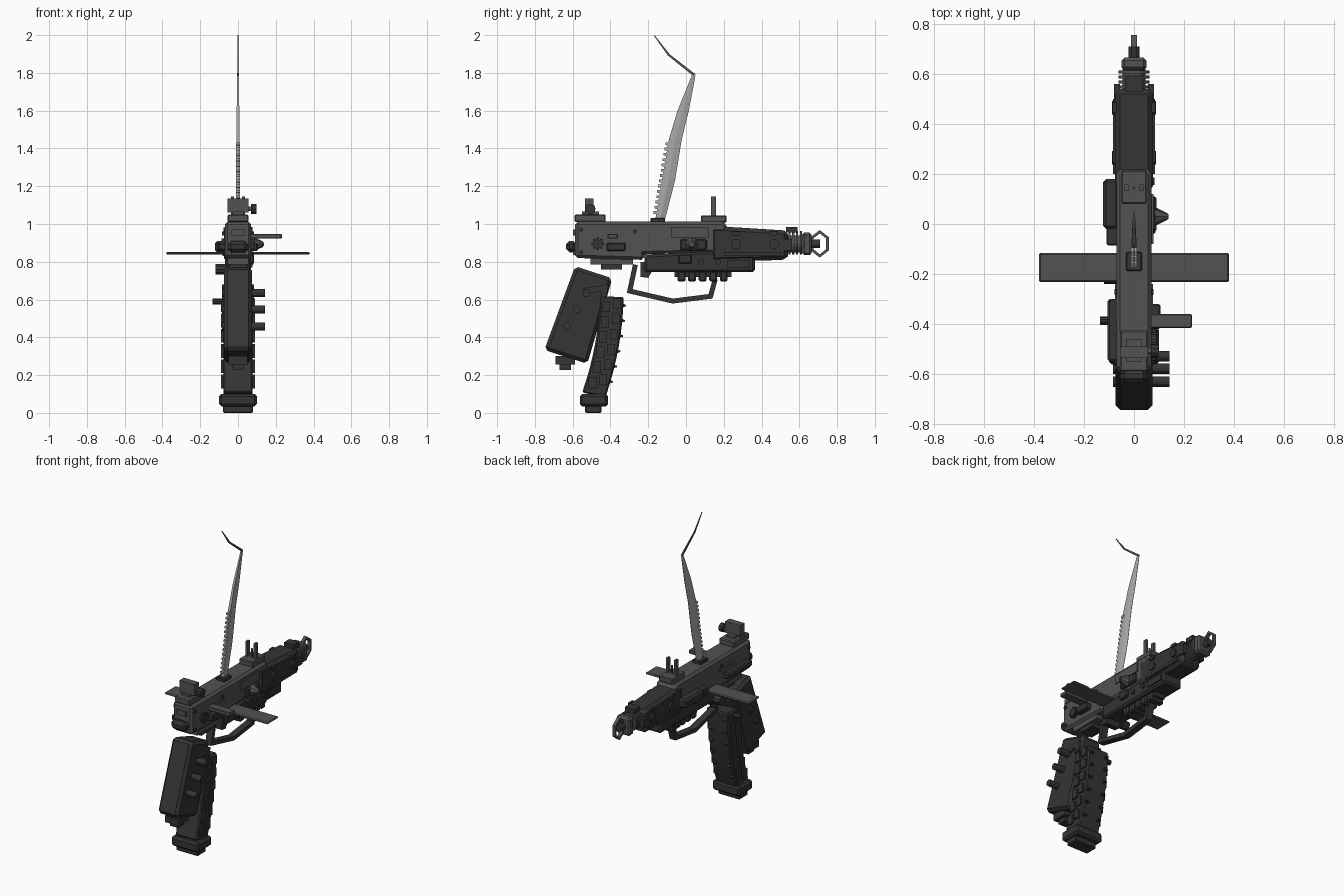
import bpy, bmesh, math
from mathutils import Vector, Matrix


def mat(name, c):
    m = bpy.data.materials.new(name)
    m.diffuse_color = (c, c, c * 1.03, 1)
    return m


DARK, MID, LIGHT = mat("black_polymer", 0.035), mat("gunmetal", 0.085), mat("steel", 0.4)


def finish(name, bm, m, bevel=0):
    bmesh.ops.recalc_face_normals(bm, faces=bm.faces)
    me = bpy.data.meshes.new(name)
    bm.to_mesh(me)
    bm.free()
    ob = bpy.data.objects.new(name, me)
    bpy.context.collection.objects.link(ob)
    me.materials.append(m)
    if bevel:
        b = ob.modifiers.new("bevel", "BEVEL")
        b.width, b.segments, b.limit_method = bevel, 1, 'ANGLE'
    return ob


def loft(name, rings, m, bevel=0):
    bm = bmesh.new()
    vs = [[bm.verts.new(p) for p in r] for r in rings]
    n = len(vs[0])
    for a, b in zip(vs, vs[1:]):
        for i in range(n):
            bm.faces.new((a[i], a[(i + 1) % n], b[(i + 1) % n], b[i]))
    bm.faces.new(vs[0])
    bm.faces.new(vs[-1])
    return finish(name, bm, m, bevel)


def prism(name, pts, x0, x1, m=MID, bevel=0):
    """Side outline (y, z) extruded along x."""
    return loft(name, [[(x, y, z) for y, z in pts] for x in (x0, x1)], m, bevel)


def box(name, x, y, z, m=MID, bevel=0):
    return prism(name, [(y[0], z[0]), (y[1], z[0]), (y[1], z[1]), (y[0], z[1])], x[0], x[1], m, bevel)


def cyl(name, c, r, d, axis='X', m=MID, n=16, r2=None):
    bm = bmesh.new()
    rot = {'X': Matrix.Rotation(math.pi / 2, 4, 'Y'), 'Y': Matrix.Rotation(-math.pi / 2, 4, 'X'),
           'Z': Matrix.Identity(4)}[axis]
    bmesh.ops.create_cone(bm, cap_ends=True, segments=n, radius1=r, radius2=r if r2 is None else r2,
                          depth=d, matrix=Matrix.Translation(c) @ rot)
    return finish(name, bm, m)


def strip(name, path, w, x0, x1, m, closed=False):
    """Flat bar of width w following a (y, z) path."""
    P = [Vector(p) for p in path]
    n, rings = len(P), []
    for i, p in enumerate(P):
        a = P[i - 1] if i or closed else p
        b = P[(i + 1) % n] if i < n - 1 or closed else p
        d1 = (p - a if p != a else b - p).normalized()
        d2 = (b - p if b != p else d1).normalized()
        t = (d1 + d2).normalized()
        nrm = Vector((-t.y, t.x)) * (w / 2 / max(t.dot(d1), 0.4))
        o, q = p + nrm, p - nrm
        rings.append([(x0, *o), (x1, *o), (x1, *q), (x0, *q)])
    if closed:
        rings.append(rings[0])
    ob = loft(name, rings, m)
    if closed:
        bm = bmesh.new()
        bm.from_mesh(ob.data)
        bmesh.ops.delete(bm, geom=list(bm.faces)[-2:], context='FACES_ONLY')
        bmesh.ops.remove_doubles(bm, verts=bm.verts, dist=1e-5)
        bmesh.ops.recalc_face_normals(bm, faces=bm.faces)
        bm.to_mesh(ob.data)
        bm.free()
    return ob


# Receiver
prism("receiver", [(-0.587, 0.82), (-0.22, 0.81), (-0.22, 0.84), (0.217, 0.85), (0.217, 1.0),
                   (0.19, 1.012), (-0.587, 1.012)], -0.07, 0.07, MID, 0.015)
box("lower_rail", (-0.055, 0.055), (-0.505, -0.28), (0.785, 0.825))
box("grip_socket", (-0.045, 0.045), (-0.45, -0.34), (0.76, 0.79), DARK)
box("end_knob", (-0.055, 0.055), (-0.635, -0.58), (0.85, 0.91), DARK, 0.018)
for z in (0.94, 0.835):
    box("end_plate", (-0.035, 0.035), (-0.598, -0.58), (z, z + 0.03))

# Handguard and its lower shell
prism("handguard", [(0.13, 0.80), (0.53, 0.81), (0.54, 0.83), (0.54, 0.965), (0.217, 0.985), (0.13, 0.985)],
      -0.075, 0.075, DARK, 0.02)
prism("lower_handguard", [(-0.22, 0.745), (0.365, 0.745), (0.365, 0.83), (0.20, 0.86), (-0.22, 0.835)],
      -0.07, 0.07, DARK, 0.012)
prism("rear_step", [(-0.24, 0.80), (-0.24, 0.72), (-0.20, 0.715), (-0.18, 0.75), (-0.18, 0.80)], -0.05, 0.05, DARK)
for i in range(5):
    y = -0.045 + i * 0.056
    box("underside_cleat", (-0.05, 0.05), (y, y + 0.042), (0.695, 0.75), DARK, 0.008)
box("underside_rail", (-0.04, 0.04), (-0.06, 0.24), (0.72, 0.75), DARK)
for s in (-1, 1):
    box("handguard_side_rib", sorted((s * 0.07, s * 0.083)), (0.20, 0.50), (0.83, 0.85), DARK)
    for y in (0.265, 0.465):
        cyl("handguard_bolt", (s * 0.077, y, 0.895), 0.027, 0.022, 'X', DARK, 12)
        box("handguard_clip", sorted((s * 0.07, s * 0.085)), (y - 0.02, y + 0.02), (0.94, 0.96), DARK)
    box("muzzle_clamp", sorted((s * 0.055, s * 0.08)), (0.49, 0.56), (0.86, 0.92), DARK)

# Barrel, rings, muzzle block and hexagonal loop
cyl("barrel", (0, 0.58, 0.895), 0.045, 0.14, 'Y')
for y in (0.548, 0.568, 0.588, 0.608):
    cyl("barrel_ring", (0, y, 0.9), 0.062, 0.011, 'Y', MID, 20)
box("muzzle_shroud", (-0.035, 0.035), (0.53, 0.59), (0.955, 0.985), DARK)
box("muzzle_block", (-0.05, 0.05), (0.615, 0.665), (0.835, 0.955), MID, 0.012)
cyl("muzzle_tip", (0, 0.685, 0.895), 0.022, 0.05, 'Y', DARK)
hexa = [(0.708 + 0.041 * y, 0.895 + 0.064 * z) for y, z in ((0, 1), (1, .5), (1, -.5), (0, -1), (-1, -.5), (-1, .5))]
strip("muzzle_loop", hexa, 0.014, -0.011, 0.011, MID, True)

# Trigger guard
strip("trigger_guard", [(-0.268, 0.785), (-0.298, 0.645), (-0.07, 0.592), (0.13, 0.617), (0.155, 0.71)],
      0.026, -0.022, 0.022, DARK)

# Sights
box("rear_sight_base", (-0.055, 0.055), (-0.59, -0.425), (1.01, 1.05), MID, 0.006)
box("rear_sight_neck", (-0.03, 0.03), (-0.55, -0.46), (1.045, 1.065))
box("rear_sight_block", (-0.055, 0.055), (-0.535, -0.49), (1.06, 1.135))
cyl("rear_sight_stem", (0.06, -0.507, 1.08), 0.012, 0.05)
cyl("rear_sight_dial", (0.083, -0.507, 1.08), 0.028, 0.03, 'X', DARK, 10)
box("front_sight_base", (-0.05, 0.05), (0.08, 0.215), (1.008, 1.046), MID, 0.005)
for x in (-0.03, 0.03):
    box("front_sight_ear", (x - 0.008, x + 0.008), (0.132, 0.158), (1.04, 1.145))
cyl("front_sight_pin", (0, 0.145, 1.07), 0.006, 0.06, 'Z')

# Tall serrated blade with a bent thin tip
box("blade_socket", (-0.032, 0.032), (-0.187, -0.112), (1.005, 1.033), DARK, 0.004)
st = [(-0.163, -0.112, 1.02, .011), (-0.128, -0.058, 1.23, .011), (-0.09, -0.022, 1.45, .009),
      (-0.045, 0.015, 1.60, .007), (0.03, 0.05, 1.785, .004)]
loft("blade", [[(-h, a, z), (h, a, z), (h, a * .5 + b * .5, z), (0.001, b, z), (-0.001, b, z),
                (-h, a * .5 + b * .5, z)] for a, b, z, h in st], LIGHT)
loft("blade_hook", [[(-h, y, z), (h, y, z), (h, y + w, z + w * .6), (-h, y + w, z + w * .6)] for y, z, w, h in
                    ((0.037, 1.785, .013, .004), (-0.096, 1.892, .01, .003), (-0.17, 1.997, .004, .0015))], MID)
for i in range(14):
    z = 1.06 + i * 0.028
    y = -0.163 + (z - 1.02) * 0.169
    prism("blade_tooth", [(y + 0.01, z - 0.01), (y - 0.015, z - 0.006), (y - 0.015, z + 0.008), (y + 0.01, z + 0.008)],
          -0.011, 0.011, LIGHT)

# Wide cross plate and charging handle
box("cross_plate", (-0.38, 0.38), (-0.232, -0.115), (0.839, 0.852), MID, 0.006)
box("charging_handle", (0.05, 0.232), (-0.415, -0.36), (0.922, 0.948), MID, 0.004)

# Right side controls
cyl("side_gear", (0.076, -0.467, 0.895), 0.023, 0.03, 'X', DARK, 12)
for i in range(8):
    a = i * math.pi / 4
    y, z = -0.467 + 0.026 * math.cos(a), 0.895 + 0.026 * math.sin(a)
    box("gear_tooth", (0.068, 0.09), (y - 0.007, y + 0.007), (z - 0.007, z + 0.007), DARK)
box("gear_switch", (0.06, 0.105), (-0.42, -0.32), (0.857, 0.90), DARK, 0.006)
box("ejection_cover", (0.065, 0.078), (-0.08, 0.12), (0.925, 0.985))
box("selector_plate", (0.06, 0.09), (-0.03, 0.11), (0.86, 0.92), DARK, 0.008)
cyl("selector_knob", (0.108, 0.03, 0.893), 0.038, 0.05, 'X', MID, 8, 0.014)
cyl("selector_tip", (0.125, 0.03, 0.893), 0.01, 0.025, 'X', MID, 8)
box("lower_latch", (0.06, 0.085), (-0.04, 0.03), (0.79, 0.84), DARK, 0.006)
for y in (0.08, 0.17):
    cyl("shell_rivet", (0.073, y, 0.80), 0.015, 0.016, 'X', DARK, 10)
box("shell_rib", (0.065, 0.078), (0.22, 0.34), (0.77, 0.81), DARK)
for s in (-1, 1):
    for y, z in ((-0.555, 0.97), (-0.555, 0.85), (-0.27, 0.96)):
        cyl("receiver_pin", (s * 0.071, y, z), 0.011, 0.014, 'X', DARK, 10)
    box("receiver_groove", sorted((s * 0.06, s * 0.075)), (-0.40, -0.24), (0.925, 0.94))

# Left side housings
box("left_sight_box", (-0.123, -0.06), (-0.02, 0.18), (0.85, 0.91), DARK, 0.012)
box("left_box_rear", (-0.11, -0.06), (-0.085, 0.0), (0.86, 0.9), DARK, 0.006)
box("left_switch", (-0.105, -0.06), (-0.55, -0.30), (0.86, 0.90), DARK, 0.008)
cyl("left_lower_knob", (-0.09, -0.21, 0.76), 0.03, 0.06, 'X', DARK, 10)

# Pistol grip
prism("grip", [(-0.587, 0.777), (-0.39, 0.712), (-0.522, 0.26), (-0.75, 0.333)], -0.073, 0.073, DARK, 0.018)
box("grip_foot", (-0.05, 0.05), (-0.692, -0.588), (0.255, 0.30), DARK)
box("grip_foot_stud", (-0.03, 0.03), (-0.67, -0.61), (0.228, 0.26), DARK)
for y, z in ((-0.528, 0.635), (-0.578, 0.548), (-0.63, 0.458)):
    cyl("grip_peg", (0.105, y, z), 0.021, 0.075, 'X', DARK, 12)
    cyl("grip_screw", (-0.075, y, z), 0.021, 0.018, 'X', DARK, 12)
for s in (-1, 1):
    prism("grip_panel", [(-0.545, 0.66), (-0.41, 0.68), (-0.42, 0.62), (-0.45, 0.60), (-0.45, 0.645), (-0.53, 0.63)],
          *sorted((s * 0.07, s * 0.085)), DARK)


# Curved magazine with segment bands and spines
def mag(t):
    """Centre y and z along the curved magazine."""
    return -0.393 - 0.01 * t - 0.085 * t * t, 0.615 - 0.52 * t


def mag_ring(t, w, d):
    y, z = mag(t)
    k = math.atan((0.01 + 0.17 * t) / 0.52) * 0.6
    c, s = math.cos(k) * d, math.sin(k) * d
    return [(x, y + e * c, z - e * s) for x, e in ((-w, -1), (w, -1), (w, 1), (-w, 1))]


loft("magazine", [mag_ring(i / 8, 0.078, 0.063) for i in range(9)], DARK, 0.008)
for i in range(6):
    t = 0.09 + i * 0.155
    y, z = mag(t)
    for s in (-1, 1):
        xs = sorted((s * 0.07, s * 0.089))
        box("magazine_segment_a", xs, (y - 0.05, y - 0.008), (z - 0.035, z + 0.025), DARK)
        box("magazine_segment_b", xs, (y + 0.008, y + 0.048), (z - 0.018, z + 0.038), DARK)
        x = s * 0.055
        prism("magazine_spine", [(y + 0.05, z - 0.012), (y + 0.078, z - 0.004), (y + 0.078, z + 0.003),
                                 (y + 0.05, z + 0.016)], x - 0.012, x + 0.012, DARK)
cyl("magazine_catch", (-0.108, -0.387, 0.59), 0.017, 0.055, 'X', DARK, 10)
box("magazine_base", (-0.1, 0.1), (-0.562, -0.413), (0.035, 0.1), DARK, 0.012)
box("magazine_foot", (-0.08, 0.08), (-0.535, -0.448), (0.0, 0.04), DARK, 0.006)
